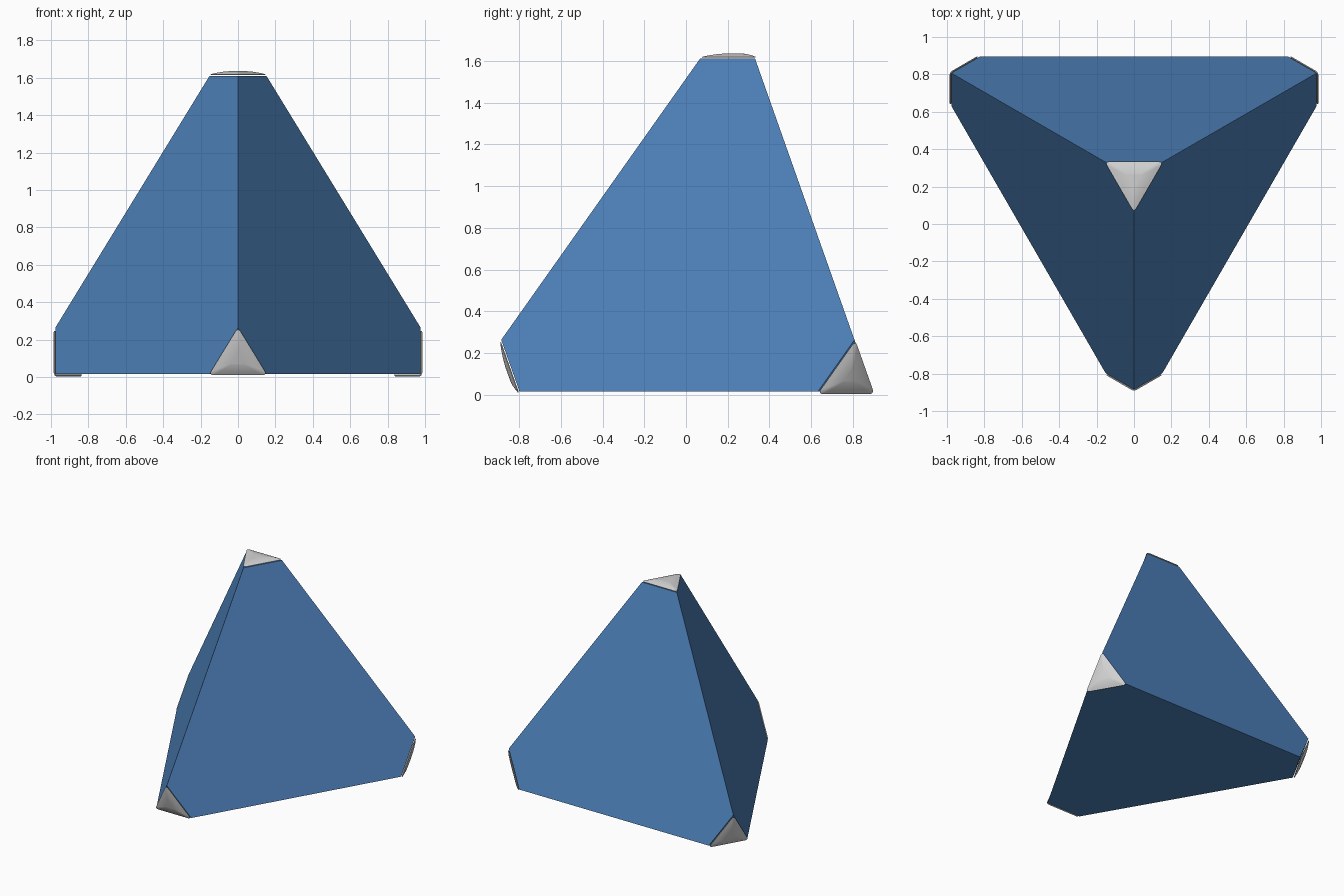
import bpy, bmesh, math
from mathutils import Vector

if "Cube" in bpy.data.objects:
    bpy.data.objects.remove(bpy.data.objects["Cube"])

# Overall tetrahedron: edge length, corner cut and placement
EDGE, CUT = 2.258, 0.304
BASE_Z, MID_Y = 0.015, 0.243
RADIUS = EDGE / math.sqrt(3)
HEIGHT = EDGE * math.sqrt(2 / 3)
CENTRE = Vector((0, MID_Y, BASE_Z + HEIGHT / 4))


def material(name, colour):
    m = bpy.data.materials.new(name)
    m.diffuse_color = (*colour, 1)
    m.use_nodes = True
    m.node_tree.nodes["Principled BSDF"].inputs["Base Color"].default_value = m.diffuse_color
    return m


blue = material("mid blue", (0.076, 0.222, 0.495))
grey = material("light grey", (0.65, 0.65, 0.65))


def add_object(name, bm, mat):
    bmesh.ops.recalc_face_normals(bm, faces=bm.faces[:])
    me = bpy.data.meshes.new(name)
    bm.to_mesh(me)
    bm.free()
    me.materials.append(mat)
    ob = bpy.data.objects.new(name, me)
    bpy.context.collection.objects.link(ob)
    return ob


corners = {"top": Vector((0, MID_Y, BASE_Z + HEIGHT))}
for name, deg in (("front", -90), ("back_right", 30), ("back_left", 150)):
    a = math.radians(deg)
    corners[name] = Vector((RADIUS * math.cos(a), MID_Y + RADIUS * math.sin(a), BASE_Z))

# Body: tetrahedron with its four corners sliced off
bm = bmesh.new()
for v in corners.values():
    for w in corners.values():
        if v is not w:
            bm.verts.new(v + (w - v) * (CUT / EDGE))
bmesh.ops.convex_hull(bm, input=bm.verts[:])
bmesh.ops.dissolve_limit(bm, angle_limit=0.02, verts=bm.verts[:], edges=bm.edges[:])
add_object("body", bm, blue)


def rounded_triangle(inradius, r, steps=4):
    pts = []
    for c in range(3):
        mid = c * 2 * math.pi / 3
        d = 2 * (inradius - r)
        for s in range(steps + 1):
            a = mid + math.radians(-60 + 120 * s / steps)
            pts.append((d * math.cos(mid) + r * math.cos(a),
                        d * math.sin(mid) + r * math.sin(a)))
    return pts


# Corner caps: shallow domed rounded triangles floating just off each cut
outline = rounded_triangle(CUT / (2 * math.sqrt(3)) + 0.003, 0.014)
RINGS = ((0.97, 0.004), (1.0, 0.008), (0.8, 0.0155), (0.55, 0.0215), (0.28, 0.025))
for name, v in corners.items():
    n = (v - CENTRE).normalized()
    other = next(w for w in corners.values() if w is not v)
    u = (v - other) - n * (v - other).dot(n)
    u = -u.normalized()
    t = n.cross(u)
    origin = v - n * (CUT * math.sqrt(2 / 3))
    if name.startswith("back"):
        origin.z -= 0.006
    bm = bmesh.new()
    rings = [[bm.verts.new(origin + (u * x + t * y) * s + n * h) for x, y in outline]
             for s, h in RINGS]
    k = len(outline)
    for lo, hi in zip(rings, rings[1:]):
        for i in range(k):
            j = (i + 1) % k
            bm.faces.new((lo[i], lo[j], hi[j], hi[i]))
    bm.faces.new(rings[0][::-1])
    bm.faces.new(rings[-1])
    ob = add_object(name + "_corner_cap", bm, grey)
    bpy.ops.object.select_all(action="DESELECT")
    ob.select_set(True)
    bpy.context.view_layer.objects.active = ob
    bpy.ops.object.shade_smooth_by_angle(angle=math.radians(30))
